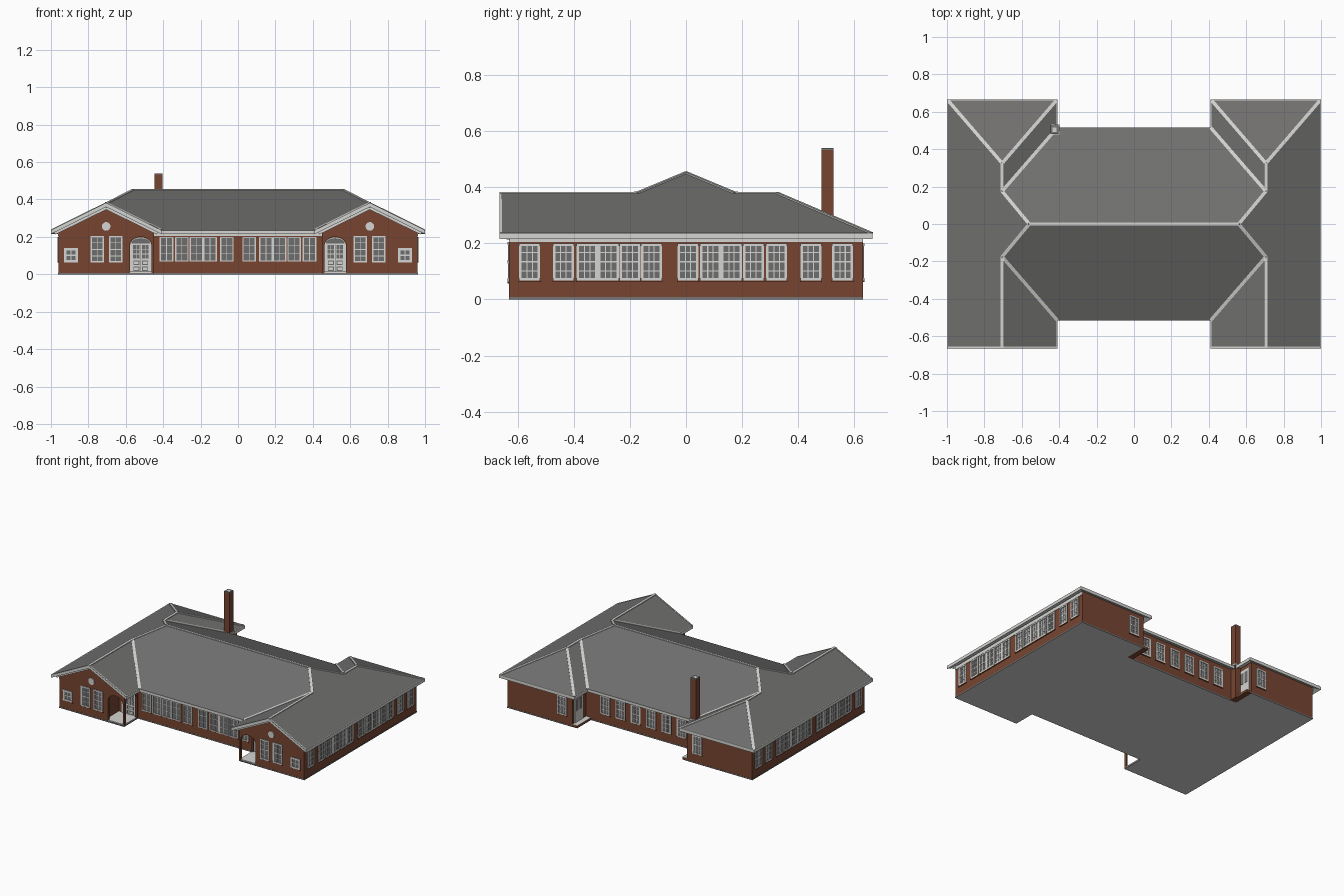
import bpy, bmesh, math
from mathutils import Matrix, Vector

if "Cube" in bpy.data.objects:
    bpy.data.objects.remove(bpy.data.objects["Cube"])


def material(name, col):
    m = bpy.data.materials.new(name)
    m.diffuse_color = (*col, 1)
    m.use_nodes = True
    m.node_tree.nodes["Principled BSDF"].inputs["Base Color"].default_value = m.diffuse_color
    return m


MATS = [material("brick", (0.185, 0.06, 0.031)),
        material("white trim", (0.66, 0.66, 0.645)),
        material("window glass", (0.155, 0.155, 0.158)),
        material("grey shingles", (0.162, 0.16, 0.158)),
        material("foundation grey", (0.18, 0.18, 0.18))]
BRICK, WHITE, GLASS, SHINGLE, BASE = range(5)


def finish(bm, name, mirror=False):
    bmesh.ops.recalc_face_normals(bm, faces=bm.faces)
    me = bpy.data.meshes.new(name)
    bm.to_mesh(me)
    bm.free()
    for m in MATS:
        me.materials.append(m)
    ob = bpy.data.objects.new(name, me)
    bpy.context.collection.objects.link(ob)
    if mirror:
        ob.modifiers.new("mirror", 'MIRROR').use_mirror_merge = False
    return ob


def box(bm, x, y, z, mat, M=Matrix()):
    """Box from (min, max) ranges, placed by M."""
    T = Matrix.Translation([(r[0] + r[1]) / 2 for r in (x, y, z)])
    S = Matrix.Diagonal([r[1] - r[0] for r in (x, y, z)] + [1])
    vs = bmesh.ops.create_cube(bm, size=1, matrix=M @ T @ S)["verts"]
    for f in {f for v in vs for f in v.link_faces}:
        f.material_index = mat


def prism(bm, pts, vec, mat):
    f = bm.faces.new([bm.verts.new(p) for p in pts])
    f.material_index = mat
    r = bmesh.ops.extrude_face_region(bm, geom=[f], use_keep_orig=True)["geom"]
    bmesh.ops.translate(bm, vec=vec, verts=[g for g in r if isinstance(g, bmesh.types.BMVert)])
    for g in r:
        if isinstance(g, bmesh.types.BMFace):
            g.material_index = mat
            for e in g.edges:
                for k in e.link_faces:
                    k.material_index = mat


def beam(bm, a, b, w, h, mat):
    a, b = Vector(a), Vector(b)
    d = (b - a).normalized()
    s = d.cross(Vector((0, 0, 1))).normalized()
    M = Matrix((d, s, s.cross(d))).transposed().to_4x4()
    M.translation = (a + b) / 2
    L = (b - a).length / 2
    box(bm, (-L, L), (-w / 2, w / 2), (-h / 2, h / 2), mat, M)


def wall(origin, u, n):
    """Local frame on a wall: x along it, y outward, z up."""
    M = Matrix((Vector(u), Vector(n), Vector((0, 0, 1)))).transposed().to_4x4()
    M.translation = origin
    return M


def window(bm, M, c, w=0.075, z0=0.068, z1=0.2, cols=3, rows=4, fr=0.009):
    a, b = c - w / 2, c + w / 2
    box(bm, (a, b), (-0.004, 0.002), (z0, z1), GLASS, M)
    for x in ((a, a + fr), (b - fr, b)):
        box(bm, x, (-0.004, 0.005), (z0, z1), WHITE, M)
    for z in ((z0, z0 + fr), (z1 - fr, z1)):
        box(bm, (a, b), (-0.004, 0.0055), z, WHITE, M)
    for i in range(1, cols):
        x = a + fr + (w - 2 * fr) * i / cols
        box(bm, (x - .0018, x + .0018), (0, 0.003), (z0, z1), WHITE, M)
    for i in range(1, rows):
        z = z0 + (z1 - z0) * i / rows
        t = .003 if 2 * i == rows else .0018
        box(bm, (a, b), (0, 0.0035), (z - t, z + t), WHITE, M)
    box(bm, (a - .002, b + .002), (-.002, .006), (z0 - .005, z0), BRICK, M)


def arch(c, w, z0, spring, top, n=12):
    """Outline of an arched opening as (across, up) points, left to right."""
    pts = [(c - w / 2, z0)]
    for i in range(n + 1):
        t = math.pi * (1 - i / n)
        pts.append((c + w / 2 * math.cos(t), spring + (top - spring) * math.sin(t)))
    return pts + [(c + w / 2, z0)]


# Wall planes (right half) as local frames
FRONT = wall((0, -.63, 0), (1, 0, 0), (0, -1, 0))
COURT = wall((0, -.475, 0), (1, 0, 0), (0, -1, 0))
SIDE = wall((.96, 0, 0), (0, 1, 0), (1, 0, 0))
REAR = wall((0, .63, 0), (1, 0, 0), (0, 1, 0))
REARC = wall((0, .475, 0), (1, 0, 0), (0, 1, 0))
INNER = wall((.45, 0, 0), (0, 1, 0), (-1, 0, 0))

# Foundation slab (pale underside) and brick walls
back = [(.96, -.63), (.96, .63), (.45, .63), (.45, .475)]
for name, inner, z0, z1, mat in (("foundation", [(.45, -.475), (.45, -.63)], 0, .008, BASE),
                                 ("brick_walls", [(.6, -.475), (.6, -.63)], .008, .23, BRICK)):
    half = inner + back
    bm = bmesh.new()
    k = 1.002 if mat == BASE else 1
    prism(bm, [(x * k, y * k, z0) for x, y in half] +
          [(-x * k, y * k, z0) for x, y in reversed(half)], (0, 0, z1 - z0), mat)
    for f in bm.faces:
        if mat == BASE and f.calc_center_median().z < .001:
            f.material_index = WHITE
    finish(bm, name)

# Front gables with rake boards and round vents
bm = bmesh.new()
prism(bm, [(.45, -.63, .225), (.96, -.63, .225), (.705, -.63, .361)], (0, .03, 0), BRICK)
for x in (.43, .98):
    beam(bm, (x, -.634, .222), (.705, -.634, .357), .012, .02, WHITE)
bmesh.ops.create_cone(bm, cap_ends=True, segments=24, radius1=.023, radius2=.023, depth=.01,
                      matrix=Matrix.Translation((.705, -.632, .256)) @ Matrix.Rotation(math.pi / 2, 4, 'X'))
for f in bm.faces:
    c = f.calc_center_median()
    if abs(c.x - .705) < .03 and abs(c.z - .256) < .03 and c.y < -.6301:
        f.material_index = WHITE
finish(bm, "gable", True)

# Corner porches: arched brick screens, floor, ceiling
bm = bmesh.new()
pts = [(.45, .008)] + arch(.52, .116, .008, .155, .2) + [(.6, .008), (.6, .23), (.45, .23)]
prism(bm, [(x, -.63, z) for x, z in pts], (0, .015, 0), BRICK)
pts = [(-.63, .008)] + arch(-.552, .122, .008, .155, .2) + [(-.475, .008), (-.475, .23), (-.63, .23)]
prism(bm, [(.45, y, z) for y, z in pts], (.012, 0, 0), BRICK)
box(bm, (.452, .6), (-.628, -.475), (.002, .014), WHITE)
box(bm, (.462, .6), (-.615, -.475), (.21, .228), WHITE)
finish(bm, "porch", True)

# Arched double doors inside the porches
bm = bmesh.new()
prism(bm, [(x, -.475, z) for x, z in arch(.52, .114, .014, .155, .198)], (0, -.005, 0), WHITE)
prism(bm, [(x, -.48, z) for x, z in arch(.52, .1, .166, .168, .193)], (0, -.002, 0), GLASS)
for s in (-1, 1):
    for i in range(2):
        x = .52 + s * (.014 + i * .019)
        for j in range(3):
            z = .095 + j * .026
            box(bm, (x - .0075, x + .0075), (-.482, -.478), (z - .011, z + .011), GLASS)
    for z in (.03, .062):
        x = .52 + s * .0235
        box(bm, (x - .016, x + .016), (-.481, -.478), (z - .011, z + .011), GLASS)
        box(bm, (x - .012, x + .012), (-.483, -.478), (z - .007, z + .007), WHITE)
box(bm, (.519, .521), (-.481, -.478), (.014, .16), GLASS)
finish(bm, "porch_door", True)

# Rear side doors and stoops
bm = bmesh.new()
box(bm, (.52, .61), (-.002, .005), (.02, .2), WHITE, INNER)
for x in (.545, .585):
    box(bm, (x - .014, x + .014), (0, .007), (.1, .18), GLASS, INNER)
box(bm, (.412, .45), (.475, .63), (0, .016), BRICK)
box(bm, (.412, .45), (.475, .63), (.016, .018), WHITE)
finish(bm, "rear_door", True)

# Wing windows
bm = bmesh.new()
for c in (-.557, -.437, -.352, -.277, -.2, -.123, .007, .087, .162, .24, .323, .445, .558):
    window(bm, SIDE, c)
for c in (.653, .753):
    window(bm, FRONT, c, .073, .062, .205, 2, 4)
window(bm, FRONT, .893, .073, .064, .14, 2, 2, .012)
window(bm, REAR, .53)
finish(bm, "wing_windows", True)

# Courtyard and rear windows
bm = bmesh.new()
for c in (.06, .15, .223, .3, .382):
    window(bm, COURT, c, .073, cols=2, rows=3, fr=.007)
for c in (.06, .18, .3):
    window(bm, REARC, c)
finish(bm, "centre_windows", True)

# White frieze boards above the window rows
bm = bmesh.new()
for M, a, b in ((SIDE, -.63, .63), (COURT, 0, .45)):
    box(bm, (a, b), (-.002, .003), (.204, .229), WHITE, M)
finish(bm, "frieze", True)

# Roof: cross-hipped surface with white fascia and soffit
E, R, T = .235, .38, .453


def right_faces(s):
    return [
        [(s, -.665, E), (s, .665, E), (s * .705, .325, R), (s * .705, .175, R),
         (s * .56, 0, T), (s * .705, -.175, R), (s * .705, -.665, R)],
        [(s * .705, -.665, R), (s * .705, -.175, R), (s * .41, -.515, E), (s * .41, -.665, E)],
        [(s * .705, .175, R), (s * .705, .325, R), (s * .41, .665, E), (s * .41, .515, E)],
        [(s * .705, .325, R), (s, .665, E), (s * .41, .665, E)]]


faces = right_faces(1) + right_faces(-1)
for t in (-1, 1):
    half = [(.56, 0, T), (.705, t * .175, R), (.41, t * .515, E)]
    faces.append(half + [(-x, y, z) for x, y, z in reversed(half)])
bm = bmesh.new()
for f in faces:
    bm.faces.new([bm.verts.new(p) for p in f])
bmesh.ops.remove_doubles(bm, verts=bm.verts, dist=1e-4)
r = bmesh.ops.extrude_face_region(bm, geom=bm.faces[:], use_keep_orig=True)["geom"]
bmesh.ops.translate(bm, vec=(0, 0, -.02), verts=[g for g in r if isinstance(g, bmesh.types.BMVert)])
bmesh.ops.recalc_face_normals(bm, faces=bm.faces)
for f in bm.faces:
    f.material_index = SHINGLE if f.normal.z > .3 else WHITE
finish(bm, "roof")

# Ridge, hip, valley and eave strips
bm = bmesh.new()
beam(bm, (0, 0, T), (.56, 0, T), .016, .005, WHITE)
for t in (-1, 1):
    beam(bm, (.56, 0, T), (.705, t * .175, R), .018, .005, WHITE)
    beam(bm, (.705, t * .175, R + .003), (.41, t * .515, E + .003), .018, .005, WHITE)
beam(bm, (.705, -.175, R), (.705, -.664, R), .018, .005, WHITE)
beam(bm, (.705, .175, R), (.705, .325, R), .018, .005, WHITE)
for x in (.994, .416):
    beam(bm, (.705, .325, R), (x, .66, E + .002), .018, .005, WHITE)
    beam(bm, (x, -.66, E + .002), (.705, -.66, R), .008, .005, WHITE)
for a, b in (((.996, -.664), (.996, .664)), ((.996, .661), (.414, .661)),
             ((.414, .661), (.414, .515)), ((.414, -.664), (.414, -.515))):
    beam(bm, (*a, E), (*b, E), .008, .005, WHITE)
finish(bm, "roof_trim", True)

# Chimney with pale flashing at the roof and a capped flue
bm = bmesh.new()
box(bm, (-.446, -.404), (.482, .526), (0, .533), BRICK)
box(bm, (-.446, -.404), (.482, .526), (.533, .539), BASE)
box(bm, (-.453, -.397), (.475, .533), (.236, .25), WHITE)
box(bm, (-.436, -.414), (.492, .516), (.53, .54), WHITE)
finish(bm, "chimney")
